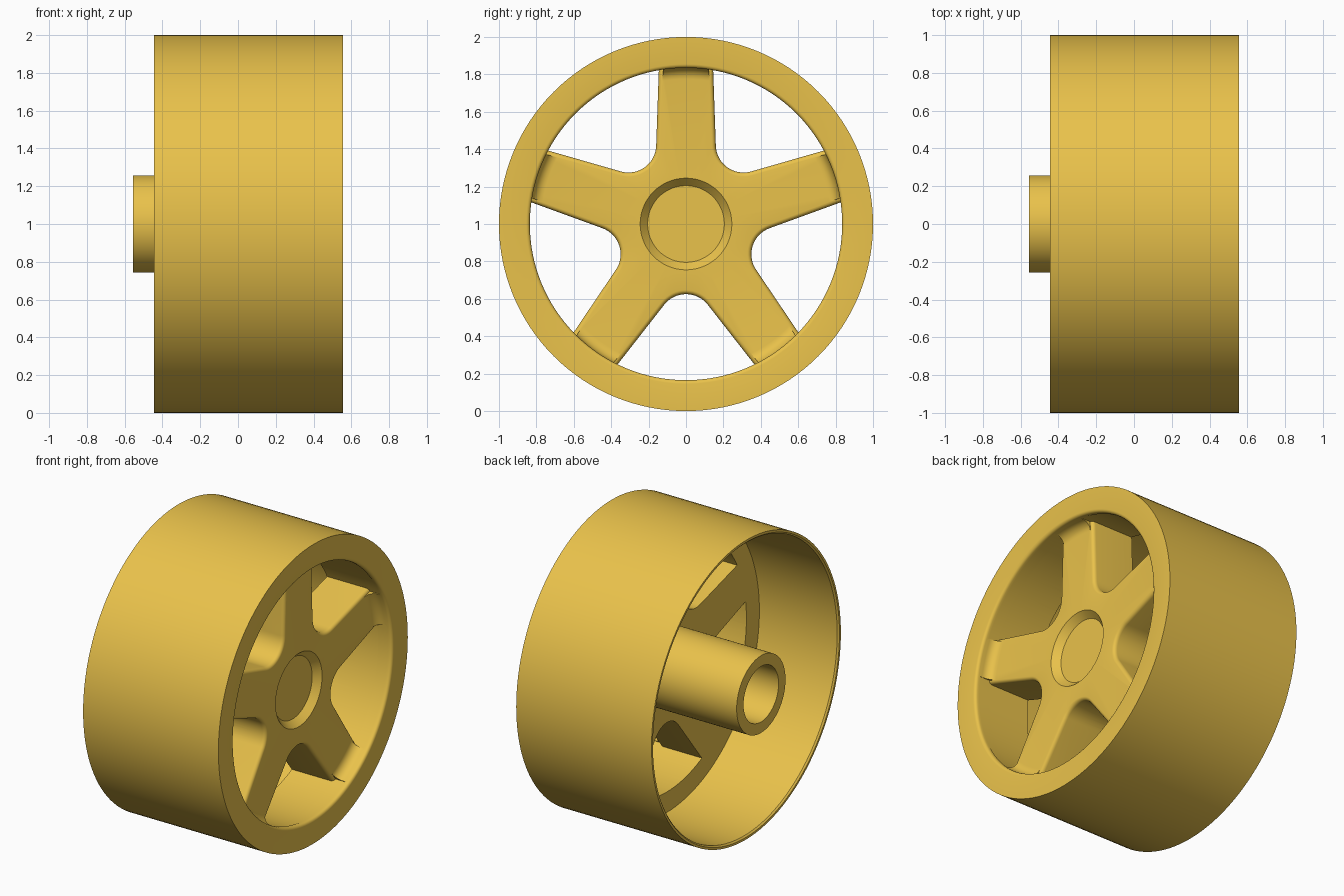
import bpy, bmesh
from math import sin, cos, pi, radians, sqrt, atan2

if "Cube" in bpy.data.objects:
    bpy.data.objects.remove(bpy.data.objects["Cube"])

CENTRE_Z = 1.0


def make_object(name, bm):
    bmesh.ops.recalc_face_normals(bm, faces=bm.faces)
    mesh = bpy.data.meshes.new(name)
    bm.to_mesh(mesh)
    bm.free()
    obj = bpy.data.objects.new(name, mesh)
    bpy.context.collection.objects.link(obj)
    return obj


def quarter(n=6):
    return [pi / 2 * i / n for i in range(n + 1)]


# Wheel body: (x, radius) profile turned around the axle
profile = [(0.405, 0), (0.405, 0.205), (0.45, 0.245)]                                # hub recess
profile += [(0.51 - 0.06 * cos(t), 0.775 + 0.06 * sin(t)) for t in quarter()]        # fillet to rim
profile += [(0.535 + 0.02 * sin(t), 0.855 - 0.02 * cos(t)) for t in quarter(4)]      # rounded rim lip
profile += [(0.555, 1), (-0.445, 1), (-0.445, 0.985), (-0.435, 0.975), (0.14, 0.975)]  # barrel
profile += [(0.14, 0.258), (-0.555, 0.258), (-0.555, 0.185), (0.2, 0.185), (0.2, 0)]   # hub tube and bore

bm = bmesh.new()
verts = [bm.verts.new((x, 0, CENTRE_Z + r)) for x, r in profile]
edges = [bm.edges.new(pair) for pair in zip(verts, verts[1:])]
bmesh.ops.spin(bm, geom=verts + edges, cent=(0, 0, CENTRE_Z), axis=(1, 0, 0),
               angle=2 * pi, steps=128, use_merge=False)
bmesh.ops.remove_doubles(bm, verts=bm.verts, dist=1e-4)
wheel = make_object("wheel", bm)


# Window outline between two spokes, grown by d to round the spoke edges
def window(d, outer=0.838, c=0.523, slope=radians(38)):
    q = 0.158 + d
    pts = []
    for i in range(17):
        a = pi / 2 + slope + (pi - 2 * slope) * i / 16
        pts.append((c + q * cos(a), q * sin(a)))
    u, v = pts[0]
    b = u * cos(slope) + v * sin(slope)
    t = -b + sqrt(b * b - (u * u + v * v - outer ** 2))
    end = atan2(v + t * sin(slope), u + t * cos(slope))
    arc = [-end + 2 * end * i / 24 for i in range(25)]
    return pts + [(outer * cos(a), outer * sin(a)) for a in arc]


# Five window cutters, flared at the front
layers = [(0.05, 0)]
layers += [(0.425 + 0.025 * sin(t), 0.022 * (1 - cos(t)) - 0.01) for t in quarter(5)]
layers[0] = (0.05, -0.01)
layers.append((0.522, 0.012))
bm = bmesh.new()
for k in range(5):
    turn = -pi / 2 + k * 2 * pi / 5
    cs, sn = cos(turn), sin(turn)
    rings = [[bm.verts.new((x, u * cs - v * sn, CENTRE_Z + u * sn + v * cs))
              for u, v in window(d)] for x, d in layers]
    for low, high in zip(rings, rings[1:]):
        for i in range(len(low)):
            bm.faces.new((low[i - 1], low[i], high[i], high[i - 1]))
    bm.faces.new(rings[0])
    bm.faces.new(rings[-1])
cutter = make_object("window_cutter", bm)
cutter.hide_render = True

# Cut the windows, leaving the spokes
cut = wheel.modifiers.new("windows", 'BOOLEAN')
cut.operation = 'DIFFERENCE'
cut.solver = 'EXACT'
cut.object = cutter
bpy.context.view_layer.objects.active = wheel
wheel.select_set(True)
cutter.select_set(False)
bpy.ops.object.modifier_apply(modifier=cut.name)
bpy.data.objects.remove(cutter)
bpy.ops.object.shade_smooth_by_angle(angle=radians(30))

# Yellow finish
paint = bpy.data.materials.new("yellow")
paint.diffuse_color = (0.82, 0.54, 0.07, 1)
paint.use_nodes = True
paint.node_tree.nodes["Principled BSDF"].inputs["Base Color"].default_value = paint.diffuse_color
wheel.data.materials.clear()
wheel.data.materials.append(paint)
